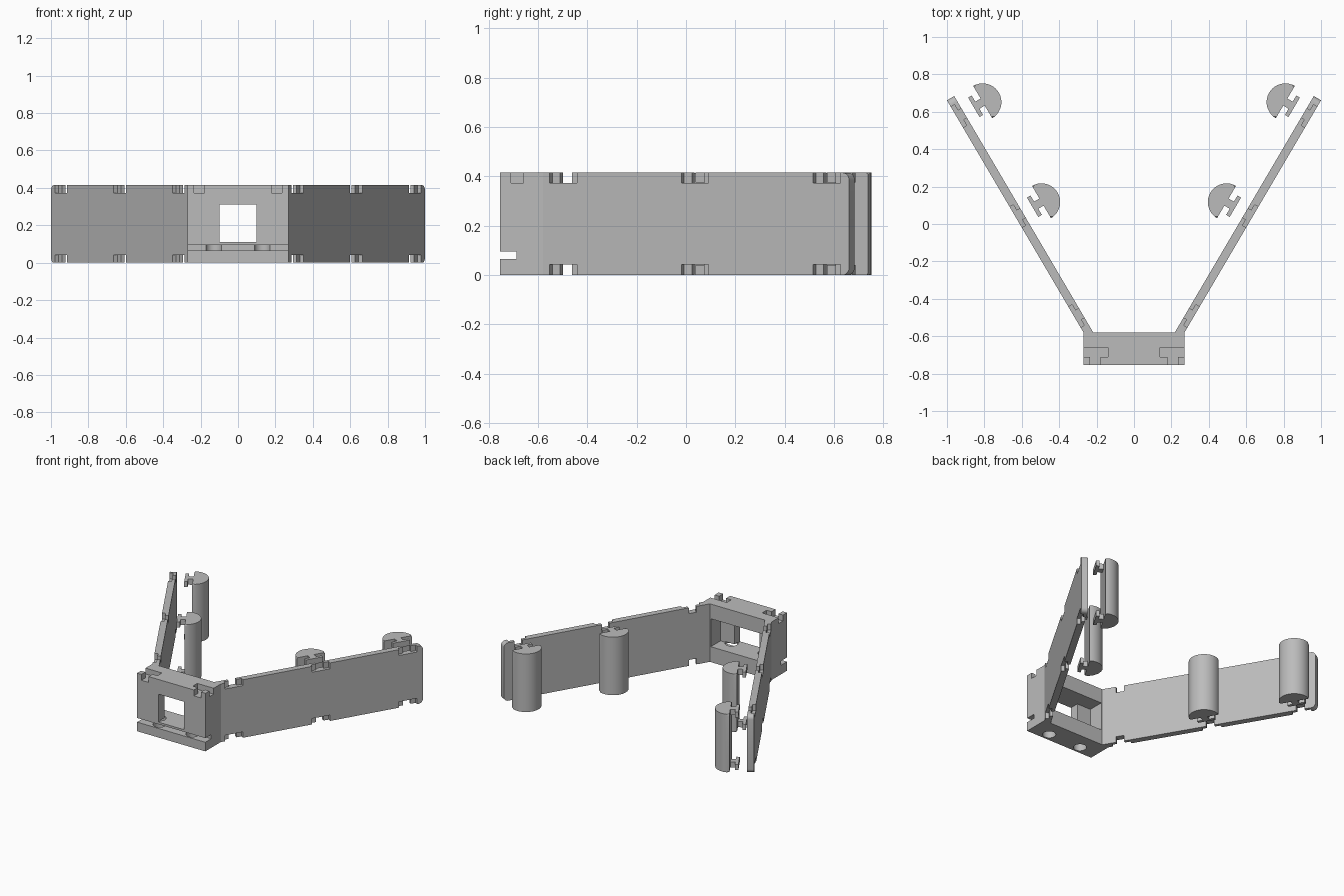
import bpy, bmesh, math
from mathutils import Matrix

if "Cube" in bpy.data.objects:
    bpy.data.objects.remove(bpy.data.objects["Cube"])

# Single material
grey = bpy.data.materials.new("plain_grey")
grey.use_nodes = True
tone = (0.5, 0.5, 0.5, 1)
grey.diffuse_color = tone
grey.node_tree.nodes["Principled BSDF"].inputs["Base Color"].default_value = tone

HEIGHT = 0.415
TAB = 0.042            # depth of the hook slots and tabs
SLOTS = (0.095, 0.715, 1.335)
HALF_X, FRONT, BACK = 0.27, -0.755, -0.58
ARM_LENGTH, ARM_THICK = 1.44, 0.045

# Arm frame: local x runs along the arm, local y points inward
sx = 0.507
cx = math.sqrt(1 - sx * sx)
ARM = Matrix(((sx, -cx, 0, HALF_X), (cx, sx, 0, BACK), (0, 0, 1, 0), (0, 0, 0, 1)))
MIRROR = Matrix.Scale(-1, 4, (1, 0, 0))


def prism(bm, outline, z0, z1):
    """Add an upright prism with the given outline."""
    low = [bm.verts.new((x, y, z0)) for x, y in outline]
    high = [bm.verts.new((x, y, z1)) for x, y in outline]
    bm.faces.new(low)
    bm.faces.new(high)
    for i in range(len(low)):
        j = (i + 1) % len(low)
        bm.faces.new((low[i], low[j], high[j], high[i]))


def block(bm, x0, x1, y0, y1, z0, z1):
    prism(bm, [(x0, y0), (x1, y0), (x1, y1), (x0, y1)], z0, z1)


def tee(centre, bar, stem, y0, y1, y2):
    """T outline: bar from y0 to y1, stem from y1 to y2."""
    half = [(stem, y2), (stem, y1), (bar, y1), (bar, y0)]
    return ([(centre + x, y) for x, y in half]
            + [(centre - x, y) for x, y in reversed(half)])


def finish(name, bm, matrix=Matrix()):
    bm.transform(matrix)
    bmesh.ops.recalc_face_normals(bm, faces=bm.faces[:])
    mesh = bpy.data.meshes.new(name)
    bm.to_mesh(mesh)
    bm.free()
    mesh.materials.append(grey)
    obj = bpy.data.objects.new(name, mesh)
    bpy.context.collection.objects.link(obj)
    return obj


def carve(obj, cutters):
    """Cut the cutters out of the object, then discard them."""
    for cutter in cutters:
        cutter.hide_render = True
        mod = obj.modifiers.new("cut", 'BOOLEAN')
        mod.operation = 'DIFFERENCE'
        mod.solver = 'EXACT'
        mod.object = cutter
    bpy.context.view_layer.update()
    graph = bpy.context.evaluated_depsgraph_get()
    mesh = bpy.data.meshes.new_from_object(obj.evaluated_get(graph))
    obj.modifiers.clear()
    obj.data = mesh
    for cutter in cutters:
        bpy.data.objects.remove(cutter)


def smooth(obj):
    bpy.ops.object.select_all(action='DESELECT')
    obj.select_set(True)
    bpy.context.view_layer.objects.active = obj
    bpy.ops.object.shade_smooth_by_angle(angle=math.radians(30))


# Front housing: hollow behind, window, strap slot, hook slots, screw holes
bm = bmesh.new()
block(bm, -HALF_X, HALF_X, FRONT, BACK, 0, HEIGHT)
housing = finish("front_housing", bm)

bm = bmesh.new()
block(bm, -0.21, 0.21, -0.69, BACK + 0.05, 0.11, 0.31)
cavity = finish("cavity_cutter", bm)
bm = bmesh.new()
block(bm, -0.1, 0.1, FRONT - 0.05, -0.65, 0.11, 0.31)
window = finish("window_cutter", bm)
bm = bmesh.new()
block(bm, -0.4, 0.4, FRONT - 0.05, -0.688, 0.065, 0.095)
strap = finish("strap_cutter", bm)
bm = bmesh.new()
for side in (-1, 1):
    prism(bm, tee(side * 0.2075, 0.0675, 0.028, -0.66, -0.71, FRONT - 0.05),
          HEIGHT - TAB, HEIGHT + 0.05)
    ring = [(side * 0.13 + 0.043 * math.cos(a), -0.7 + 0.043 * math.sin(a))
            for a in (math.tau * i / 24 for i in range(24))]
    prism(bm, ring, -0.05, 0.115)
holes = finish("hole_cutter", bm)
carve(housing, [cavity, window, strap, holes])
smooth(housing)

for side, flip in (("left", Matrix()), ("right", MIRROR)):
    frame = flip @ ARM

    # Long arm with rounded far corners
    bm = bmesh.new()
    block(bm, -0.03, ARM_LENGTH, 0, ARM_THICK, 0, HEIGHT)
    tips = [e for e in bm.edges
            if all(v.co.x > 1 for v in e.verts)
            and e.verts[0].co.z == e.verts[1].co.z]
    bmesh.ops.bevel(bm, geom=tips, offset=0.03, segments=5, profile=0.5,
                    affect='EDGES')
    arm = finish(side + "_arm", bm, frame)

    # T-shaped slots along both long edges
    bm = bmesh.new()
    for t in SLOTS:
        outline = tee(t, 0.064, 0.028, -0.02, 0.023, ARM_THICK + 0.02)
        prism(bm, outline, HEIGHT - TAB, HEIGHT + 0.05)
        prism(bm, outline, -0.05, TAB)
    carve(arm, [finish("slot_cutter", bm, frame)])
    smooth(arm)

    # Half-round pads with hook tabs at both ends
    for place, t in zip(("middle", "end"), SLOTS[1:]):
        flat = 0.16
        bm = bmesh.new()
        arc = [(t + 0.1 * math.cos(a), flat + 0.1 * math.sin(a))
               for a in (math.pi * i / 20 for i in range(21))]
        prism(bm, arc, 0, HEIGHT)
        rim = [e for e in bm.edges
               if e.verts[0].co.z == e.verts[1].co.z
               and max(v.co.y for v in e.verts) > flat + 0.001]
        bmesh.ops.bevel(bm, geom=rim, offset=0.01, segments=3, profile=0.5,
                        affect='EDGES')
        pad = finish(f"{side}_{place}_pad", bm, frame)
        smooth(pad)

        bm = bmesh.new()
        outline = tee(t, 0.06, 0.022, 0.105, 0.127, flat)
        prism(bm, outline, 0, TAB - 0.002)
        prism(bm, outline, HEIGHT - TAB + 0.002, HEIGHT)
        finish(f"{side}_{place}_pad_tabs", bm, frame)
